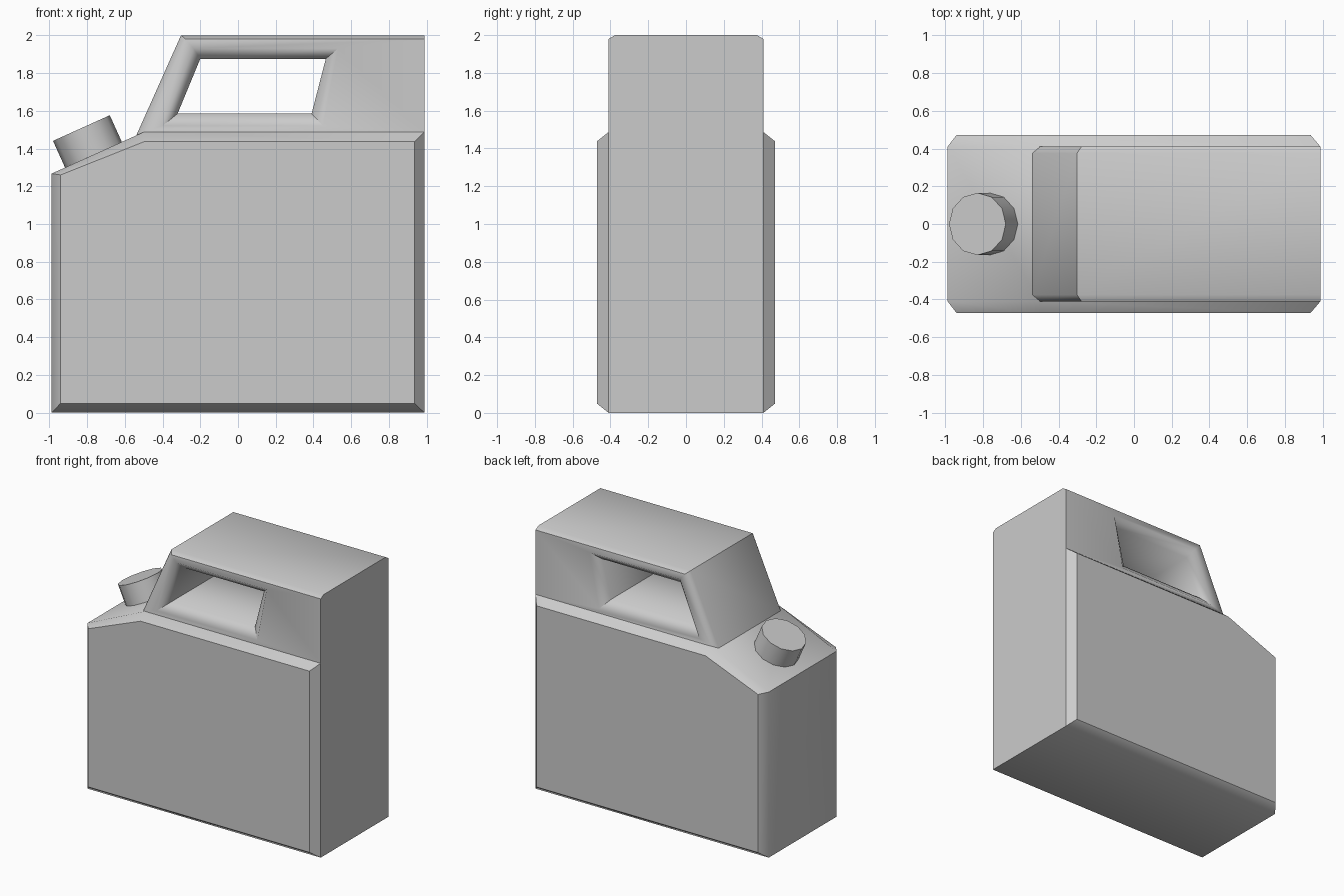
import bpy, bmesh, math
from mathutils import Vector

if "Cube" in bpy.data.objects:
    bpy.data.objects.remove(bpy.data.objects["Cube"])


def loft(name, rings, smooth, caps=False, wrap=False, skip=()):
    """Bridge rings given as (y, [(x, z), ...]); skip holds hidden (ring, edge) quads."""
    bm = bmesh.new()
    loops = [[bm.verts.new((x, y, z)) for x, z in pts] for y, pts in rings]
    n = len(loops[0])
    for i in range(len(loops) if wrap else len(loops) - 1):
        a, b = loops[i], loops[(i + 1) % len(loops)]
        for j in range(n):
            if (i, j) not in skip:
                k = (j + 1) % n
                bm.faces.new((a[j], a[k], b[k], b[j]))
    if caps:
        bm.faces.new(loops[0])
        bm.faces.new(loops[-1])
    bmesh.ops.recalc_face_normals(bm, faces=bm.faces)
    # open shells: make sure the normals point outward (positive volume)
    if bm.calc_volume(signed=True) < 0:
        bmesh.ops.reverse_faces(bm, faces=bm.faces)
    return finish(name, bm, smooth)


def finish(name, bm, smooth):
    mesh = bpy.data.meshes.new(name)
    bm.to_mesh(mesh)
    bm.free()
    obj = bpy.data.objects.new(name, mesh)
    bpy.context.collection.objects.link(obj)
    bpy.ops.object.select_all(action='DESELECT')
    obj.select_set(True)
    bpy.context.view_layer.objects.active = obj
    bpy.ops.object.shade_smooth_by_angle(angle=math.radians(smooth))
    return obj


def mirrored(half):
    return half + [(-y, pts) for y, pts in reversed(half)]


# Tank body: outer outline with raised, chamfered side panels
R = 0.9875
outer = [(-R, 0), (R, 0), (R, 1.487), (-0.5, 1.487), (-R, 1.267)]
panel = [(-0.94, 0.05), (0.935, 0.05), (0.935, 1.437), (-0.495, 1.437), (-0.94, 1.26)]
loft("tank_body", mirrored([(-0.472, panel), (-0.41, outer)]), 40,
     caps=True, skip={(1, 2)})

# Handle block: one closed loop of sections running through the grip hole
shell = [(-0.54, 1.467), (-0.302, 2.0), (R, 2.0), (R, 1.487)]
face = [(-0.497, 1.487), (-0.278, 1.98), (R, 1.98), (R, 1.487)]
hole_rim = [(-0.40, 1.52), (-0.235, 1.93), (0.53, 1.93), (0.45, 1.52)]
hole = [(-0.32, 1.585), (-0.20, 1.875), (0.465, 1.875), (0.39, 1.585)]
half = [(-0.35, hole), (-0.41, hole_rim), (-0.41, face), (-0.375, shell)]
loft("handle", mirrored(half), 50, wrap=True, skip={(2, 3), (3, 3), (4, 3)})

# Spout cap: twelve-sided cylinder tilted square to the sloping shoulder
tilt = math.atan2(0.22, 0.4875)
axis = Vector((-math.sin(tilt), 0, math.cos(tilt)))
bm = bmesh.new()
bmesh.ops.create_cone(bm, cap_ends=True, segments=12, radius1=0.165,
                      radius2=0.165, depth=0.155)
cap = finish("spout_cap", bm, 40)
cap.rotation_euler = (0, -tilt, 0)
cap.location = Vector((-0.766, 0, 1.367)) + axis * 0.0775
